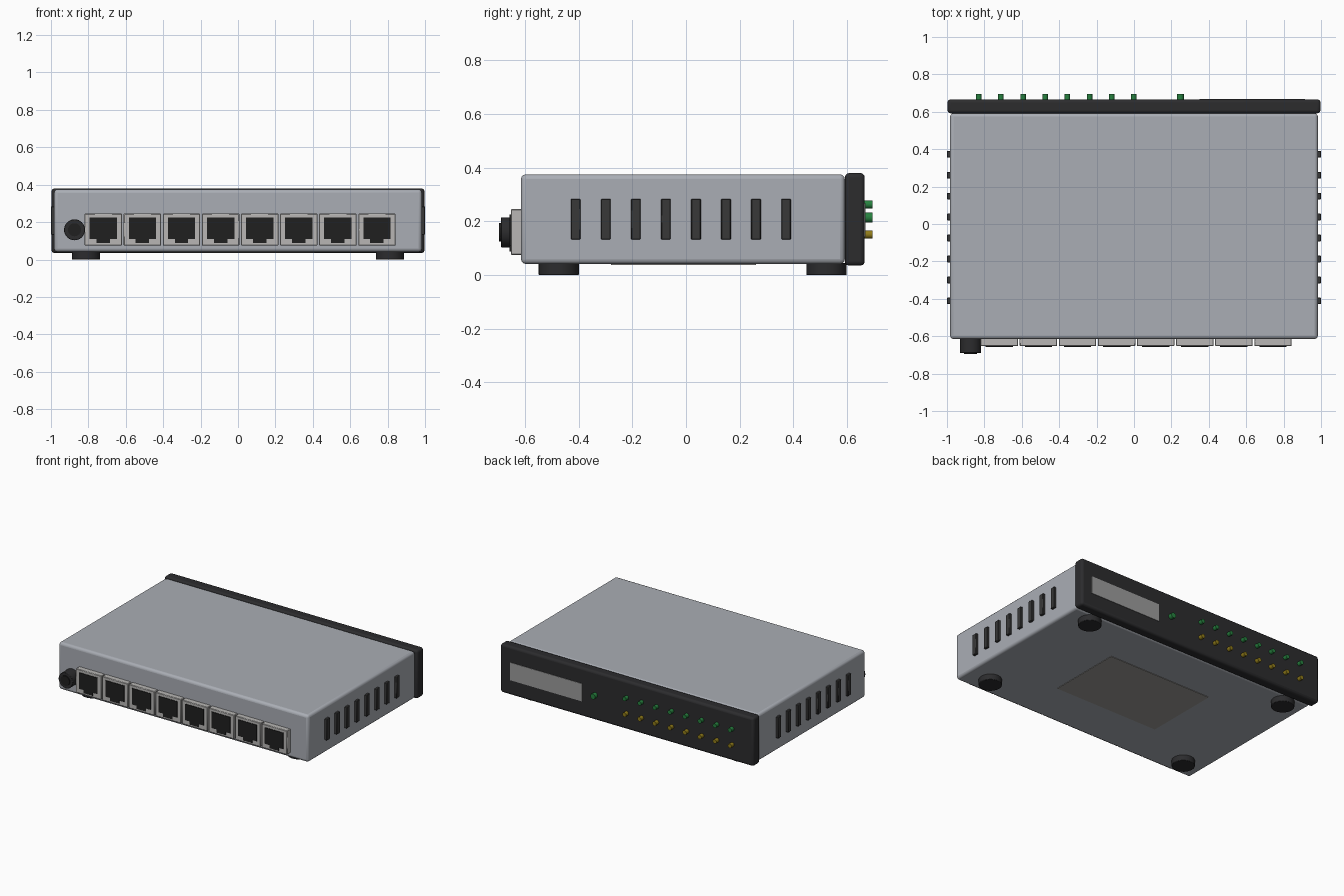
import bpy, bmesh
from math import radians
from mathutils import Matrix

if "Cube" in bpy.data.objects:
    bpy.data.objects.remove(bpy.data.objects["Cube"])


def material(name, r, g, b):
    m = bpy.data.materials.new(name)
    m.diffuse_color = (r, g, b, 1)
    m.use_nodes = True
    m.node_tree.nodes["Principled BSDF"].inputs["Base Color"].default_value = m.diffuse_color
    return m


SHELL = material("shell_grey", 0.40, 0.42, 0.46)
BLACK = material("black_plastic", 0.025, 0.025, 0.027)
DARK = material("dark_recess", 0.014, 0.014, 0.014)
VENT = material("vent_dark", 0.04, 0.04, 0.04)
METAL = material("port_metal", 0.48, 0.47, 0.46)
LABEL = material("label_grey", 0.33, 0.33, 0.33)
STICKER = material("sticker_grey", 0.34, 0.33, 0.31)
GREEN = material("led_green", 0.02, 0.22, 0.05)
AMBER = material("led_amber", 0.28, 0.20, 0.01)


def finish(name, bm, mat, bevel=0, segments=3):
    mesh = bpy.data.meshes.new(name)
    bmesh.ops.recalc_face_normals(bm, faces=bm.faces)
    bm.to_mesh(mesh)
    bm.free()
    mesh.materials.append(mat)
    ob = bpy.data.objects.new(name, mesh)
    bpy.context.collection.objects.link(ob)
    if bevel:
        mod = ob.modifiers.new("Bevel", 'BEVEL')
        mod.width, mod.segments = bevel, segments
        mod.limit_method = 'ANGLE'
        mod.angle_limit = radians(40)
    bpy.ops.object.select_all(action='DESELECT')
    ob.select_set(True)
    bpy.context.view_layer.objects.active = ob
    bpy.ops.object.shade_smooth_by_angle(angle=radians(35))
    return ob


def box(name, x, y, z, mat, bevel=0, segments=3):
    """Box from (min, max) pairs."""
    size = [b - a for a, b in (x, y, z)]
    mid = [(a + b) / 2 for a, b in (x, y, z)]
    bm = bmesh.new()
    bmesh.ops.create_cube(bm, size=1, matrix=Matrix.Translation(mid) @ Matrix.Diagonal((*size, 1)))
    return finish(name, bm, mat, bevel, segments)


def cylinder(name, center, radius, depth, mat, axis='Z', sides=32, bevel=0):
    rot = Matrix.Rotation(radians(90), 4, 'X') if axis == 'Y' else Matrix()
    bm = bmesh.new()
    bmesh.ops.create_cone(bm, cap_ends=True, segments=sides, radius1=radius, radius2=radius,
                          depth=depth, matrix=Matrix.Translation(center) @ rot)
    return finish(name, bm, mat, bevel, 2)


def extrude_profile(name, pts, y0, y1, mat):
    """Extrude an x-z outline along y."""
    bm = bmesh.new()
    face = bm.faces.new([bm.verts.new((x, y0, z)) for x, z in pts])
    new = bmesh.ops.extrude_face_region(bm, geom=[face])["geom"]
    bmesh.ops.translate(bm, vec=(0, y1 - y0, 0),
                        verts=[v for v in new if isinstance(v, bmesh.types.BMVert)])
    return finish(name, bm, mat)


# Metal case and dark bezel
box("case", (-0.983, 0.983), (-0.615, 0.592), (0.041, 0.375), SHELL, 0.018)
box("bezel", (-0.997, 0.997), (0.592, 0.666), (0.035, 0.38), BLACK, 0.016)
box("bezel_label", (0.35, 0.915), (0.66, 0.669), (0.142, 0.268), LABEL)
box("underside_sticker", (-0.41, 0.41), (-0.28, 0.26), (0.038, 0.05), STICKER)

# Row of eight network sockets with keyed openings
for i in range(8):
    cx = -0.72 + i * 0.209
    box(f"port_frame_{i + 1}", (cx - 0.1, cx + 0.1), (-0.653, -0.6), (0.075, 0.245), METAL, 0.003, 1)
    half = [(0.073, 0.225), (0.073, 0.11), (0.036, 0.11), (0.036, 0.088)]
    outline = [(cx + x, z) for x, z in half] + [(cx - x, z) for x, z in reversed(half)]
    extrude_profile(f"port_opening_{i + 1}", outline, -0.657, -0.64, DARK)

# Power jack
cylinder("power_jack", (-0.874, -0.645, 0.159), 0.056, 0.09, BLACK, 'Y', 32, 0.003)
cylinder("power_jack_socket", (-0.874, -0.68, 0.159), 0.035, 0.032, DARK, 'Y', 24)

# Side vents, eight on each side
for s, side in ((1, "right"), (-1, "left")):
    for i in range(8):
        cy = -0.411 + i * 0.112
        box(f"vent_{side}_{i + 1}", sorted((s * 0.97, s * 1.0)), (cy - 0.018, cy + 0.018),
            (0.132, 0.284), VENT, 0.003, 1)

# Indicator lights: two rows plus the power light
for i in range(8):
    cx = -0.83 + i * 0.1185
    cylinder(f"link_light_{i + 1}", (cx, 0.675, 0.263), 0.015, 0.04, GREEN, 'Y', 16)
    cylinder(f"speed_light_{i + 1}", (cx, 0.675, 0.151), 0.015, 0.04, AMBER, 'Y', 16)
cylinder("power_light", (0.248, 0.675, 0.214), 0.019, 0.04, GREEN, 'Y', 16)

# Rubber feet
for x in (-0.812, 0.812):
    for y in (-0.474, 0.524):
        cylinder("foot", (x, y, 0.0225), 0.075, 0.045, BLACK, 'Z', 32, 0.003)
